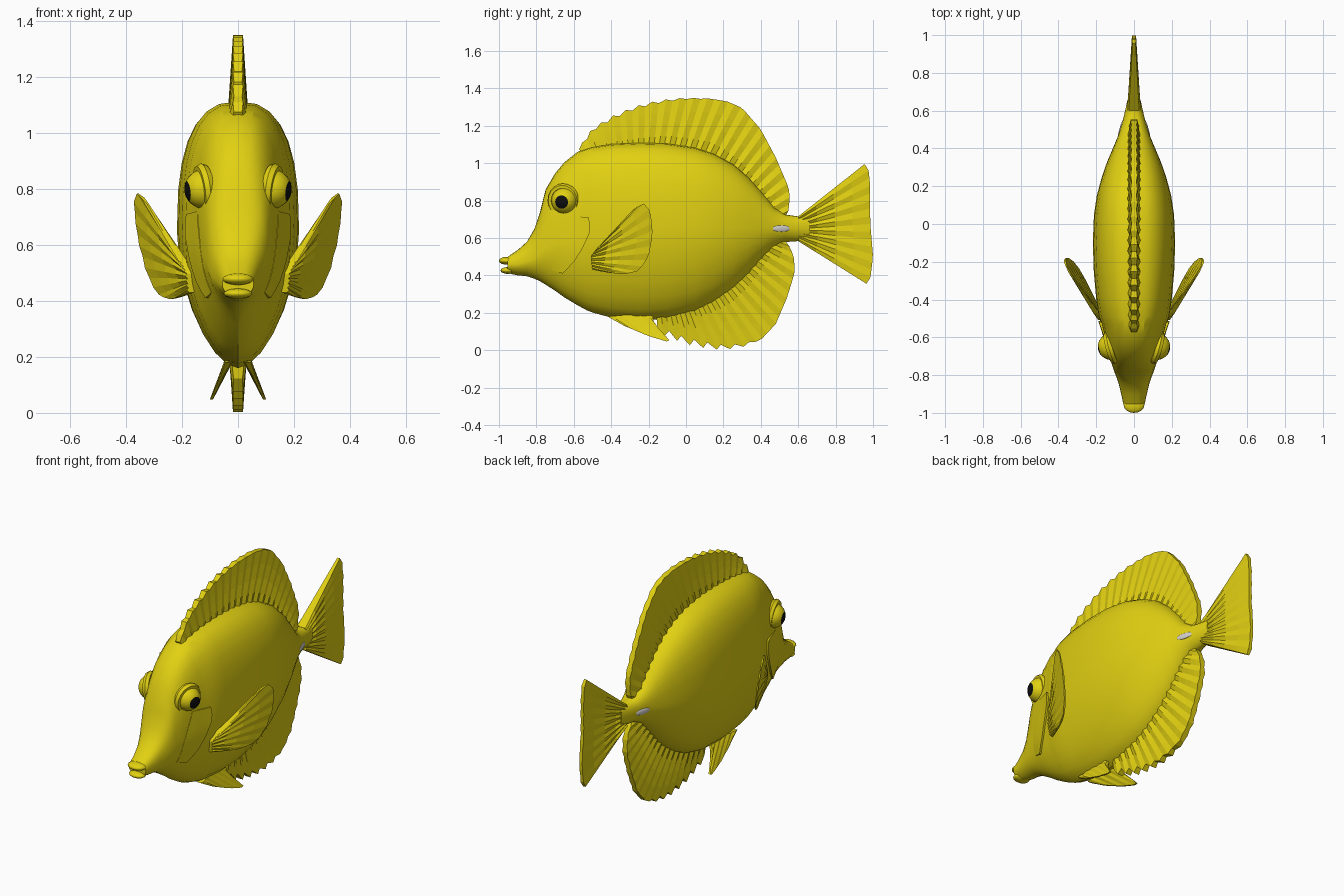
import bpy, bmesh, math
from mathutils import Vector, Matrix

if "Cube" in bpy.data.objects:
    bpy.data.objects.remove(bpy.data.objects["Cube"])


def material(name, rgb):
    m = bpy.data.materials.new(name)
    m.diffuse_color = (*rgb, 1)
    m.use_nodes = True
    m.node_tree.nodes["Principled BSDF"].inputs["Base Color"].default_value = m.diffuse_color
    return m


YELLOW = material("yellow", (0.76, 0.635, 0.006))
BLACK = material("black", (0.004, 0.004, 0.004))
WHITE = material("pale grey", (0.64, 0.62, 0.60))


def finish(name, bm, mats, mirror=False, angle=None):
    bmesh.ops.recalc_face_normals(bm, faces=bm.faces[:])
    me = bpy.data.meshes.new(name)
    bm.to_mesh(me)
    bm.free()
    ob = bpy.data.objects.new(name, me)
    bpy.context.collection.objects.link(ob)
    for m in mats:
        me.materials.append(m)
    if angle:
        bpy.ops.object.select_all(action='DESELECT')
        ob.select_set(True)
        bpy.context.view_layer.objects.active = ob
        bpy.ops.object.shade_smooth_by_angle(angle=math.radians(angle))
    if mirror:
        mod = ob.modifiers.new("mirror", 'MIRROR')
        mod.use_mirror_merge = False
    return ob


# Body stations: y, top z, bottom z, widest z, half width
STATIONS = [
    (-0.955, .498, .412, .455, .056), (-0.90, .535, .400, .460, .068),
    (-0.85, .580, .395, .475, .080), (-0.81, .650, .382, .49, .093),
    (-0.78, .740, .368, .52, .105), (-0.75, .860, .350, .55, .115),
    (-0.70, .945, .318, .57, .130), (-0.65, 1.005, .282, .59, .145),
    (-0.58, 1.06, .240, .60, .160), (-0.53, 1.08, .213, .61, .172),
    (-0.49, 1.09, .198, .62, .188), (-0.40, 1.105, .175, .64, .200),
    (-0.25, 1.112, .160, .65, .213), (-0.10, 1.108, .168, .65, .218),
    (0.05, 1.085, .205, .65, .212), (0.15, 1.052, .255, .65, .197),
    (0.25, .998, .325, .65, .170), (0.33, .930, .400, .65, .142),
    (0.41, .840, .490, .65, .108), (0.47, .765, .550, .65, .083),
    (0.53, .725, .578, .65, .064), (0.60, .715, .583, .65, .047),
    (0.66, .720, .585, .65, .034)]
UP, LOW = 2.6, 1.75


def station(y):
    for a, b in zip(STATIONS, STATIONS[1:]):
        if y <= b[0]:
            f = max(0, (y - a[0]) / (b[0] - a[0]))
            return [p + (q - p) * f for p, q in zip(a, b)]
    return STATIONS[-1]


def surf(y, z):
    """Half width of the body at a side-view point."""
    _, zt, zb, zm, hw = station(y)
    n, u = (UP, (z - zm) / (zt - zm)) if z > zm else (LOW, (zm - z) / (zm - zb))
    return hw * max(0, 1 - min(u, 1) ** n) ** (1 / n)


# Body: lofted rings
bm = bmesh.new()
N = 28
rings = []
for y, zt, zb, zm, hw in STATIONS:
    ring = []
    for k in range(N):
        a = 2 * math.pi * k / N
        c, s = math.cos(a), math.sin(a)
        n = UP if s > 0 else LOW
        h = zt - zm if s > 0 else zm - zb
        ring.append(bm.verts.new((math.copysign(abs(c) ** (2 / n), c) * hw, y,
                                  zm + math.copysign(abs(s) ** (2 / n), s) * h)))
    rings.append(ring)
for a, b in zip(rings, rings[1:]):
    for k in range(N):
        bm.faces.new((a[k], a[k - 1], b[k - 1], b[k]))
bm.faces.new(rings[0])
bm.faces.new(rings[-1])
finish("body", bm, [YELLOW], angle=25)


def resample(pts, n):
    pts = [Vector(p) for p in pts]
    lens = [(b - a).length for a, b in zip(pts, pts[1:])]
    out = []
    for i in range(n + 1):
        d = sum(lens) * i / n
        for k, l in enumerate(lens):
            if d <= l or k == len(lens) - 1:
                out.append(pts[k].lerp(pts[k + 1], min(1, d / l)))
                break
            d -= l
    return out


def fin(name, base, tip, n, t0, t1, offset=lambda y, z: 0, pleat=.3,
        notch=0, mirror=False, angle=None, rows=4):
    """Pleated fin between a base line and a tip line in the side view."""
    bm = bmesh.new()
    B, T = resample(base, n), resample(tip, n)
    grid = {}
    for i in range(n + 1):
        for r in range(rows + 1):
            s = r / rows
            if i % 2 == 0:
                s *= 1 - notch * max(0, 1 - 2 * i / n)
            p = B[i].lerp(T[i], s)
            t = (t0 + (t1 - t0) * s) * (1 if i % 2 else 1 - pleat)
            for side in (1, -1):
                grid[side, i, r] = bm.verts.new((offset(*p) + side * t, *p))
    for side in (1, -1):
        for i in range(n):
            for r in range(rows):
                bm.faces.new([grid[side, i + a, r + b]
                              for a, b in ((0, 0), (1, 0), (1, 1), (0, 1))])
    rim = ([(i, 0) for i in range(n)] + [(n, r) for r in range(rows)] +
           [(i, rows) for i in range(n, 0, -1)] + [(0, r) for r in range(rows, 0, -1)])
    for a, b in zip(rim, rim[1:] + rim[:1]):
        bm.faces.new((grid[1, *a], grid[1, *b], grid[-1, *b], grid[-1, *a]))
    return finish(name, bm, [YELLOW], mirror, angle)


# Dorsal, anal and tail fins
fin("dorsal_fin",
    [(-.55, 1.04), (-.4, 1.07), (-.1, 1.08), (.1, 1.04), (.25, .96), (.4, .81), (.5, .69)],
    [(-.575, 1.08), (-.5, 1.19), (-.4, 1.25), (-.3, 1.295), (-.2, 1.325), (-.1, 1.342),
     (0, 1.35), (.12, 1.346), (.22, 1.33), (.3, 1.295), (.4, 1.18), (.48, 1.03),
     (.54, .89), (.555, .84), (.55, .75), (.53, .71)],
    44, .036, .018, notch=.15)
fin("anal_fin",
    [(-.16, .2), (0, .22), (.1, .26), (.2, .33), (.3, .42), (.4, .52), (.5, .6)],
    [(-.15, .09), (-.07, .06), (0, .03), (.1, .01), (.2, 0), (.3, .015), (.4, .055),
     (.48, .14), (.54, .28), (.58, .41), (.578, .5), (.55, .56), (.53, .585)],
    32, .034, .018, notch=.3)
fin("tail_fin", [(.6, .715), (.61, .65), (.6, .583)],
    [(.955, .995), (.975, .97), (.985, .88), (.985, .68), (1.0, .5), (.985, .38), (.965, .355)],
    16, .036, .011, pleat=.25)

# Paired pectoral and pelvic fins
fin("pectoral_fin", [(-.47, .55), (-.51, .50), (-.50, .43)],
    [(-.29, .745), (-.23, .788), (-.19, .745), (-.178, .62), (-.2, .5), (-.25, .425),
     (-.33, .405), (-.42, .415)],
    16, .016, .006, mirror=True, pleat=.45,
    offset=lambda y, z: .178 + .48 * (y + .5) + .17 * (z - .5))
fin("pelvic_fin", [(-.42, .18), (-.3, .19), (-.18, .19)],
    [(-.33, .13), (-.2, .075), (-.08, .04), (-.12, .09), (-.17, .14)],
    10, .016, .006, mirror=True, offset=lambda y, z: .04 + .45 * (.17 - z))

# Gill covers hugging the head
fin("gill_cover", [(-.72, .43), (-.70, .55), (-.64, .72)],
    [(-.66, .41), (-.6, .47), (-.55, .55), (-.51, .64), (-.52, .71)],
    8, .001, .011, mirror=True, pleat=0, offset=surf, angle=25)


def ball(name, loc, radii, mats, rot=Matrix(), mirror=False, cap=None, seg=16):
    bm = bmesh.new()
    bmesh.ops.create_uvsphere(bm, u_segments=seg, v_segments=18, radius=1)
    for f in bm.faces:
        if cap and f.calc_center_median().z > cap:
            f.material_index = 1
    bm.transform(Matrix.Translation(loc) @ rot @ Matrix.Diagonal((*radii, 1)))
    return finish(name, bm, mats, mirror, 35)


# Eyes with black pupils, and socket rims around them
look = Vector((1, -.28, -.13)).to_track_quat('Z', 'Y').to_matrix().to_4x4()
ball("eye", (.118, -.648, .80), (.072, .072, .074), [YELLOW, BLACK], look, True, cap=.89)

bm = bmesh.new()
rimrot = Matrix.Translation((.122, -.655, .80)) @ look
loops = []
for i in range(20):
    a = 2 * math.pi * i / 20
    loops.append([bm.verts.new(rimrot @ Vector((
        math.cos(a) * (.072 + .016 * math.cos(b)), math.sin(a) * (.076 + .016 * math.cos(b)),
        .02 * math.sin(b)))) for b in (math.tau * j / 6 for j in range(6))])
for i in range(20):
    for j in range(6):
        bm.faces.new((loops[i - 1][j - 1], loops[i][j - 1], loops[i][j], loops[i - 1][j]))
finish("eye_socket", bm, [YELLOW], True, 35)

# Lips with an open gap between them
ball("upper_lip", (0, -.958, .478), (.055, .042, .021), [YELLOW])
ball("lower_lip", (0, -.953, .426), (.05, .038, .018), [YELLOW])

# Pale spine marks beside the tail stem, lying on the skin
ball("tail_spine", (.069, .51, .65), (.006, .052, .017), [WHITE],
     Matrix.Rotation(.3, 4, 'Z'), True)
